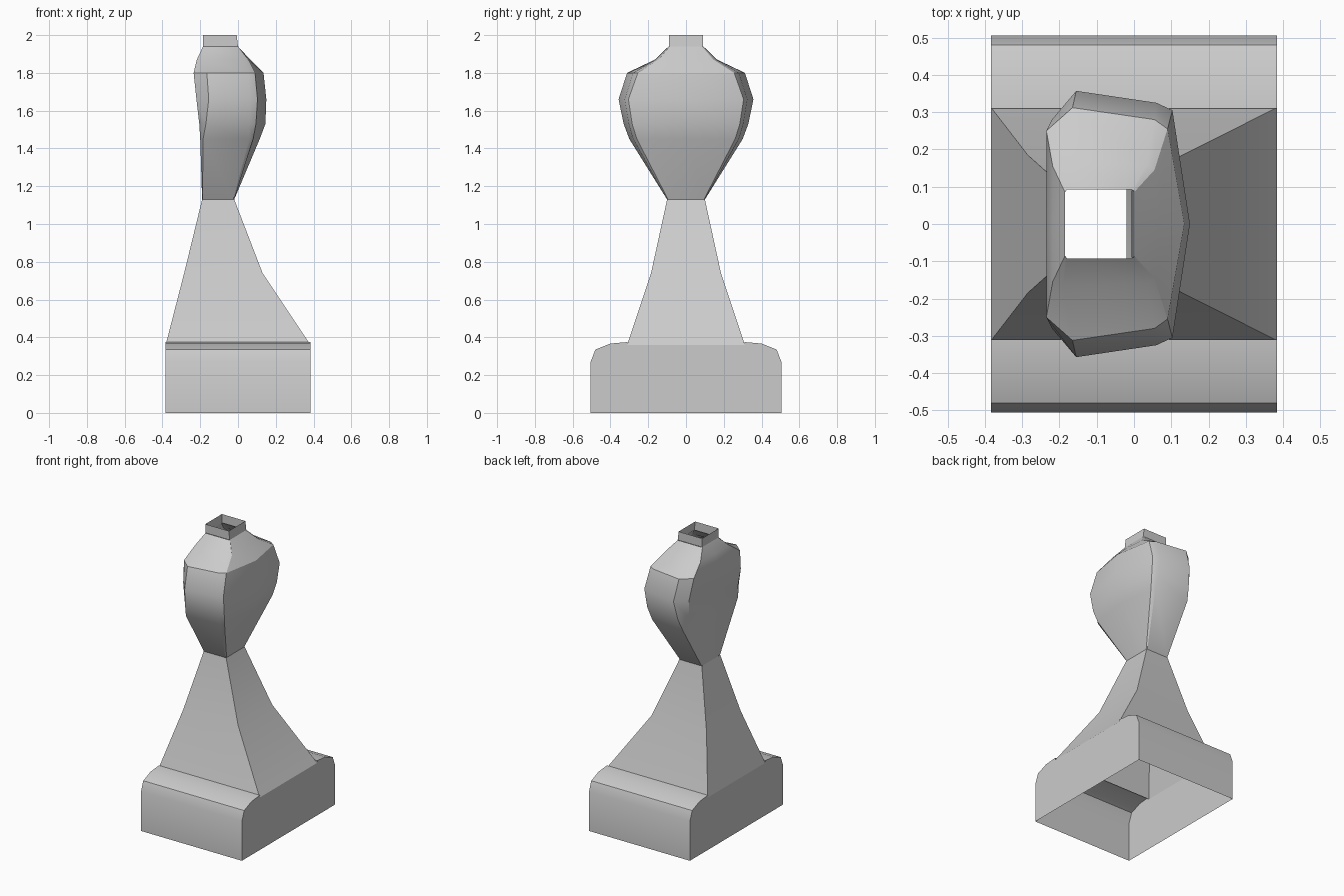
import bpy, bmesh
from math import radians

cube = bpy.data.objects.get("Cube")
if cube:
    bpy.data.objects.remove(cube)

grey = bpy.data.materials.new("plain grey")
grey.use_nodes = True
colour = (0.6, 0.6, 0.6, 1)
grey.diffuse_color = colour
grey.node_tree.nodes["Principled BSDF"].inputs["Base Color"].default_value = colour


def finish(bm, name, angle):
    """Weld, orient and shade a shell, then link it as an object."""
    bmesh.ops.remove_doubles(bm, verts=bm.verts, dist=0.0005)
    bmesh.ops.recalc_face_normals(bm, faces=bm.faces)
    mesh = bpy.data.meshes.new(name)
    bm.to_mesh(mesh)
    bm.free()
    mesh.materials.append(grey)
    obj = bpy.data.objects.new(name, mesh)
    bpy.context.collection.objects.link(obj)
    bpy.ops.object.select_all(action='DESELECT')
    obj.select_set(True)
    bpy.context.view_layer.objects.active = obj
    bpy.ops.object.shade_smooth_by_angle(angle=radians(angle))
    return obj


def loft(name, sections, angle):
    """Open shell through half sections (z, [(x, y), ...]) mirrored in y."""
    bm = bmesh.new()
    rings = []
    for z, half in sections:
        mirrored = [(x, -y) for x, y in reversed(half) if y > 0]
        rings.append([bm.verts.new((x, y, z)) for x, y in half + mirrored])
    for low, high in zip(rings, rings[1:]):
        n = len(low)
        for i in range(n):
            j = (i + 1) % n
            bm.faces.new((low[i], low[j], high[j], high[i]))
    return finish(bm, name, angle)


# Hollow base: rounded shoulders along the front and back, flat end walls
half_x = 0.383
shoulder = [(0.505, 0), (0.505, 0.27), (0.48, 0.335), (0.4, 0.367), (0.31, 0.375)]
bm = bmesh.new()
for side in (-1, 1):
    for (y0, z0), (y1, z1) in zip(shoulder, shoulder[1:]):
        bm.faces.new([bm.verts.new(p) for p in (
            (-half_x, side * y0, z0), (half_x, side * y0, z0),
            (half_x, side * y1, z1), (-half_x, side * y1, z1))])
    outline = shoulder + [(0.31, 0.36)]
    outline += [(-y, z) for y, z in reversed(outline)]
    bm.faces.new([bm.verts.new((side * half_x, y, z)) for y, z in outline])
finish(bm, "base", 35)

# Flared stem, steeper on one side than the other
stem = [(0.36, -0.383, 0.383, 0.312), (0.74, -0.285, 0.13, 0.185),
        (1.13, -0.19, -0.02, 0.1)]
loft("stem", [(z, [(a, y), (b, y)]) for z, a, b, y in stem], 30)

# Bulbous head: flat on one side, bowed on the other, bevelled corners.
# Columns: z, flat side x and half width, wide corner x y,
# near corner x y, bowed edge x y, bowed centre x
head = [
    (1.13, -0.19, 0.08, -0.188, 0.1, -0.025, 0.1, -0.02, 0.095, -0.02),
    (1.45, -0.2, 0.23, -0.185, 0.3, 0.06, 0.28, 0.08, 0.26, 0.115),
    (1.53, -0.205, 0.265, -0.17, 0.33, 0.06, 0.303, 0.095, 0.285, 0.145),
    (1.66, -0.22, 0.28, -0.155, 0.357, 0.06, 0.325, 0.103, 0.305, 0.15),
    (1.8, -0.235, 0.25, -0.165, 0.312, 0.055, 0.28, 0.09, 0.255, 0.135),
    (1.87, -0.218, 0.155, -0.19, 0.165, 0.035, 0.16, 0.055, 0.145, 0.065),
    (1.94, -0.185, 0.085, -0.18, 0.092, -0.005, 0.092, 0, 0.085, 0),
]
loft("head", [(z, [(fx, 0), (fx, fy), (wx, wy), (nx, ny), (ex, ey), (cx, 0)])
              for z, fx, fy, wx, wy, nx, ny, ex, ey, cx in head], 32)

# Square open neck
loft("neck", [(z, [(-0.185, 0.09), (x, 0.09)])
              for z, x in ((1.94, 0), (2, -0.007))], 30)
